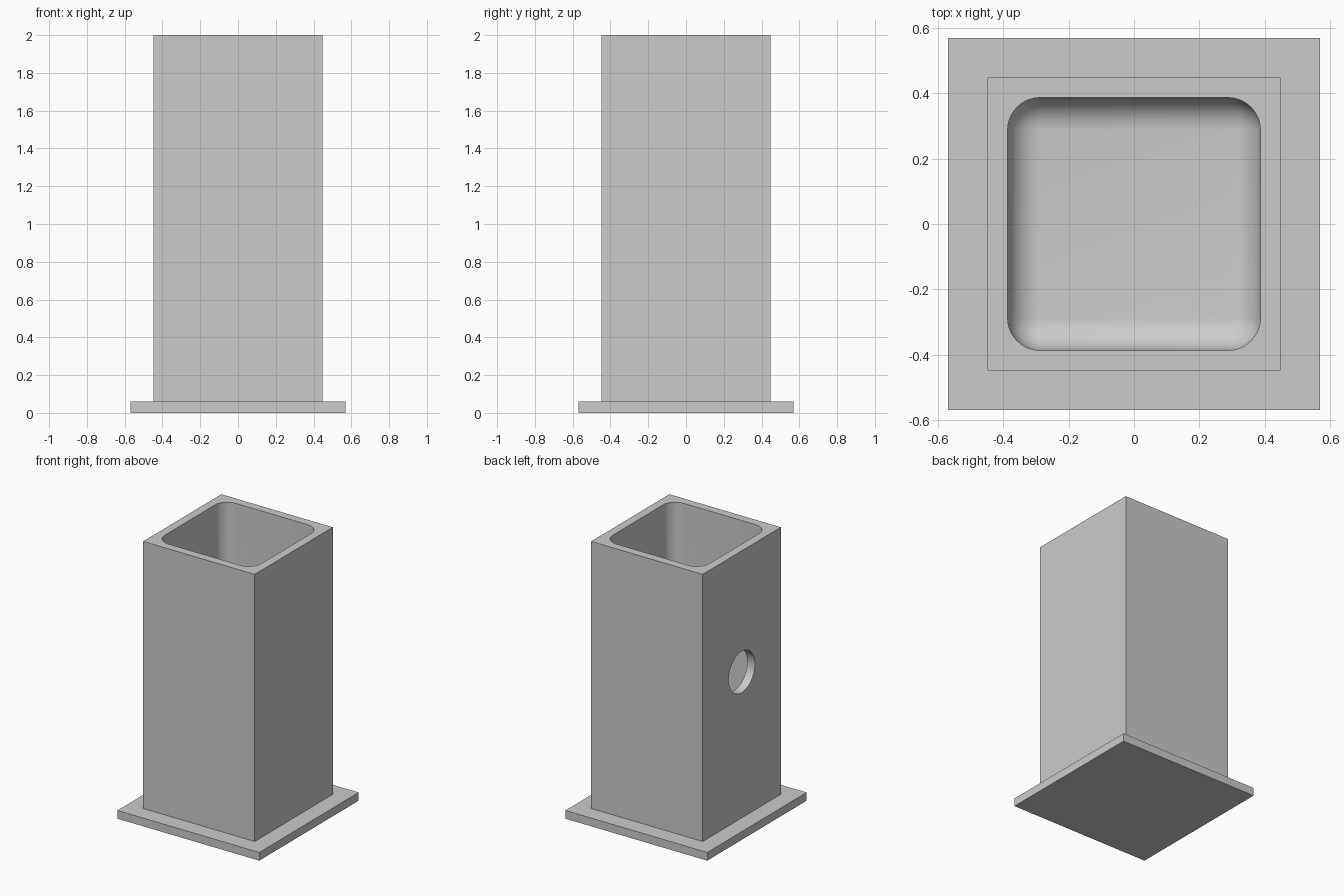
import bpy
import bmesh
import math
from mathutils import Matrix, Vector

cube = bpy.data.objects.get("Cube")
if cube:
    bpy.data.objects.remove(cube, do_unlink=True)

HEIGHT = 2.0
BASE_HALF, BASE_TOP = 0.57, 0.06
BODY_HALF, CAVITY_HALF = 0.448, 0.387
FLOOR_Z = 0.12
FILLET = 0.1
HOLE_Z, HOLE_RADIUS = 1.12, 0.15

grey = bpy.data.materials.new("plain grey")
grey.use_nodes = True
colour = (0.6, 0.6, 0.6, 1)
grey.diffuse_color = colour
grey.node_tree.nodes["Principled BSDF"].inputs["Base Color"].default_value = colour


def finish(name, bm):
    mesh = bpy.data.meshes.new(name)
    bm.to_mesh(mesh)
    bm.free()
    mesh.materials.append(grey)
    obj = bpy.data.objects.new(name, mesh)
    bpy.context.collection.objects.link(obj)
    return obj


def box(name, half, bottom, top, fillet=0):
    """Square box; a fillet rounds every edge."""
    bm = bmesh.new()
    bmesh.ops.create_cube(bm, size=1)
    bmesh.ops.scale(bm, vec=Vector((2 * half, 2 * half, top - bottom)), verts=bm.verts)
    bmesh.ops.translate(bm, vec=Vector((0, 0, (top + bottom) / 2)), verts=bm.verts)
    if fillet:
        bmesh.ops.bevel(bm, geom=bm.edges[:], offset=fillet, segments=10,
                        profile=0.5, affect='EDGES')
    return finish(name, bm)


def cut(target, cutter):
    cutter.hide_render = True
    mod = target.modifiers.new("cut", 'BOOLEAN')
    mod.operation = 'DIFFERENCE'
    mod.solver = 'EXACT'
    mod.object = cutter
    bpy.context.view_layer.objects.active = target
    bpy.ops.object.modifier_apply(modifier=mod.name)
    bpy.data.objects.remove(cutter, do_unlink=True)


# Base plate and the square column standing on it
base = box("base_plate", BASE_HALF, 0, BASE_TOP)
column = box("hollow_column", BODY_HALF, BASE_TOP, HEIGHT)

# Cavity with rounded corners and floor, open at the top
cut(column, box("cavity_cutter", CAVITY_HALF, FLOOR_Z, HEIGHT + 3 * FILLET, FILLET))

# Round hole through the wall on the -x side
bm = bmesh.new()
bmesh.ops.create_cone(
    bm, cap_ends=True, segments=64, radius1=HOLE_RADIUS, radius2=HOLE_RADIUS, depth=0.3,
    matrix=Matrix.Translation((-BODY_HALF, 0, HOLE_Z)) @ Matrix.Rotation(math.pi / 2, 4, 'Y'))
cut(column, finish("hole_cutter", bm))

# Smooth the fillets and hole, keep the flat edges sharp
bpy.ops.object.select_all(action='DESELECT')
column.select_set(True)
bpy.context.view_layer.objects.active = column
bpy.ops.object.shade_smooth_by_angle(angle=math.radians(30))
